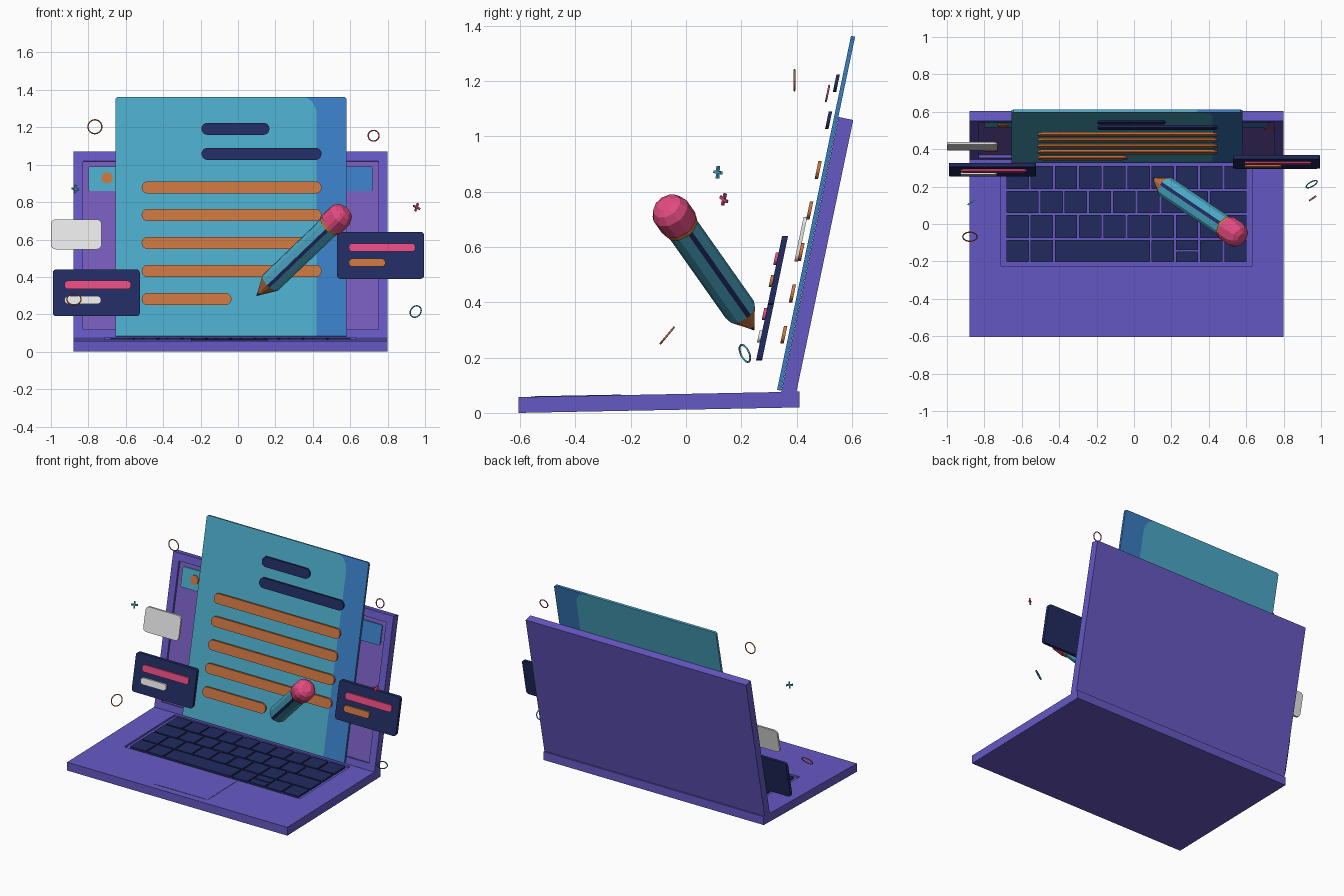
import bpy, bmesh, math
from mathutils import Vector, Matrix

if "Cube" in bpy.data.objects:
    bpy.data.objects.remove(bpy.data.objects["Cube"])

def material(name, r, g, b):
    m = bpy.data.materials.new(name)
    m.diffuse_color = tuple((c / 255) ** 2.2 for c in (r, g, b)) + (1,)
    m.use_nodes = True
    m.node_tree.nodes["Principled BSDF"].inputs["Base Color"].default_value = m.diffuse_color
    return m

PURPLE = material("purple", 102, 89, 195)
VIOLET = material("violet", 118, 92, 186)
TEAL = material("teal", 77, 168, 198)
BLUE = material("blue", 60, 125, 194)
NAVY = material("navy", 38, 47, 96)
ORANGE = material("orange", 198, 116, 66)
PINK = material("pink", 226, 76, 128)
WHITE = material("white", 230, 230, 230)

def finish(name, bm, mats):
    bmesh.ops.recalc_face_normals(bm, faces=bm.faces)
    me = bpy.data.meshes.new(name)
    bm.to_mesh(me)
    bm.free()
    for m in mats:
        me.materials.append(m)
    ob = bpy.data.objects.new(name, me)
    bpy.context.collection.objects.link(ob)
    return ob

# Two working planes: the slightly sloped base and the leaning screen
LEAN = math.radians(11.8)
SN, CS = math.sin(LEAN), math.cos(LEAN)

def on_base(x, y, h):
    return Vector((x, y, 0.0195 * (y + 0.605) + h))

def on_screen(x, z, t):
    s = (z - 0.08 - t * SN) / CS       # z is the wanted height, t the distance in front
    return Vector((x, 0.345 + s * SN - t * CS, z))

def screen_slab(x, z, t):              # same, but with ends square to the plane
    s = (z - 0.08) / CS
    return Vector((x, 0.345 + s * SN - t * CS, 0.08 + s * CS + t * SN))

def prism(name, outline, t0, t1, mat, place):
    bm = bmesh.new()
    lo = [bm.verts.new(place(u, v, t0)) for u, v in outline]
    hi = [bm.verts.new(place(u, v, t1)) for u, v in outline]
    bm.faces.new(lo)
    bm.faces.new(hi)
    n = len(outline)
    for i in range(n):
        j = (i + 1) % n
        bm.faces.new((lo[i], lo[j], hi[j], hi[i]))
    return finish(name, bm, [mat])

def rounded(x0, x1, z0, z1, r, seg=6):
    pts = []
    for k, (cx, cz) in enumerate(((x1 - r, z1 - r), (x0 + r, z1 - r), (x0 + r, z0 + r), (x1 - r, z0 + r))):
        for i in range(seg + 1):
            a = math.pi / 2 * (k + i / seg)
            pts.append((cx + r * math.cos(a), cz + r * math.sin(a)))
    return pts

def plate(name, x0, x1, z0, z1, t0, t1, r, mat, place=on_screen):
    return prism(name, rounded(x0, x1, z0, z1, r), t0, t1, mat, place)

def tray(name, outer, inner, bottom, floor, top, mats, place):
    """A slab with a rectangular recess in its upper face."""
    bm = bmesh.new()
    def ring(rect, t):
        x0, x1, y0, y1 = rect
        return [bm.verts.new(place(x, y, t)) for x, y in ((x0, y0), (x1, y0), (x1, y1), (x0, y1))]
    rings = [ring(outer, bottom), ring(outer, top), ring(inner, top), ring(inner, floor)]
    bm.faces.new(rings[0])
    for a, b in zip(rings, rings[1:]):
        for i in range(4):
            j = (i + 1) % 4
            bm.faces.new((a[i], a[j], b[j], b[i]))
    bm.faces.new(rings[3]).material_index = len(mats) - 1
    return finish(name, bm, mats)

# Laptop base, trackpad and lid
tray("laptop_base", (-0.88, 0.80, -0.605, 0.41), (-0.71, 0.63, -0.225, 0.325), 0, 0.045, 0.057, [PURPLE], on_base)
plate("trackpad", -0.25, 0.16, -0.56, -0.235, 0.056, 0.059, 0.01, PURPLE, on_base)
tray("laptop_screen", (-0.88, 0.80, 0.07, 1.07), (-0.83, 0.75, 0.12, 1.02), -0.054, -0.015, 0, [PURPLE, VIOLET], screen_slab)

# Keyboard rows: y range and key edges along x
step = 0.1294
even = [-0.687 + step * i for i in range(11)]
rows = [
    (0.187, 0.310, even),
    (0.059, 0.176, [-0.687] + [-0.505 + step * i for i in range(8)] + [0.607]),
    (-0.075, 0.048, even[:9] + [0.607]),
    (-0.203, -0.085, even[:3] + [even[6], even[7]]),
    (-0.203, -0.148, even[7:9]),
    (-0.140, -0.085, even[7:9]),
    (-0.203, -0.085, even[8:]),
]
for r, (y0, y1, edges) in enumerate(rows):
    for k, (a, b) in enumerate(zip(edges, edges[1:])):
        plate(f"key_{r}_{k}", a + 0.005, b - 0.005, y0, y1, 0.044, 0.057, 0.005, NAVY, on_base)

# Header strip on the screen
plate("header_left", -0.80, 0.42, 0.86, 0.99, -0.016, -0.007, 0.008, TEAL)
plate("header_right", 0.42, 0.72, 0.86, 0.99, -0.016, -0.007, 0.008, BLUE)
plate("header_dot", -0.73, -0.67, 0.90, 0.96, -0.008, 0.0, 0.03, ORANGE)

# Document sheet: teal page and blue shaded strip share a curved edge
edge = [(0.42, 0.08)] + [(0.34 + 0.08 * math.cos(a), 1.265 + 0.095 * math.sin(a))
                         for a in (math.pi / 16 * i for i in range(9))]
prism("sheet_page", [(-0.655, 0.08)] + edge + [(-0.645, 1.36), (-0.655, 1.35)], 0.001, 0.016, TEAL, screen_slab)
prism("sheet_strip", edge + [(0.57, 1.36), (0.58, 1.35), (0.58, 0.08)], 0.001, 0.016, BLUE, screen_slab)

# Text lines floating on the sheet
for i, (x0, x1, z, mat) in enumerate((
        (-0.195, 0.168, 1.192, NAVY), (-0.195, 0.446, 1.058, NAVY),
        (-0.515, 0.446, 0.878, ORANGE), (-0.515, 0.446, 0.732, ORANGE), (-0.515, 0.446, 0.582, ORANGE),
        (-0.515, 0.446, 0.432, ORANGE), (-0.515, -0.035, 0.282, ORANGE))):
    plate(f"text_line_{i}", x0, x1, z - 0.032, z + 0.032, 0.027, 0.039, 0.0315, mat)

# Floating cards with their bars
for side, x, z, low in (("left", -0.99, 0.19, WHITE), ("right", 0.53, 0.39, ORANGE)):
    plate(f"card_{side}", x, x + 0.465, z, z + 0.25, 0.091, 0.112, 0.018, NAVY)
    plate(f"card_{side}_title", x + 0.062, x + 0.418, z + 0.145, z + 0.19, 0.110, 0.122, 0.02, PINK)
    plate(f"card_{side}_line", x + 0.062, x + 0.258, z + 0.065, z + 0.108, 0.110, 0.122, 0.02, low)
plate("card_blank", -1.0, -0.73, 0.548, 0.708, 0.037, 0.050, 0.025, WHITE)

# Pencil: rings along its axis, three navy stripes on the body
tip, end = Vector((0.10, 0.246, 0.30)), Vector((0.575, -0.075, 0.755))
axis = (end - tip).normalized()
u = (Vector((0, 0, 1)) - axis * axis.z).normalized()
w = axis.cross(u)
angles = [math.radians(120 * k + d) for k in range(3) for d in (-9, 9, 45, 75)]
profile = [(0, 0.002), (0.025, 0.014), (0.115, 0.060), (0.60, 0.060), (0.60, 0.066), (0.62, 0.066),
           (0.62, 0.071), (0.69, 0.071), (0.72, 0.055), (0.735, 0.030)]
paint = [2, 1, 0, 1, 1, 3, 3, 3, 3]      # teal, orange, navy, pink
bm = bmesh.new()
rings = [[bm.verts.new(tip + axis * d + (u * math.cos(a) + w * math.sin(a)) * r) for a in angles] for d, r in profile]
for s, (a, b) in enumerate(zip(rings, rings[1:])):
    for i in range(12):
        j = (i + 1) % 12
        f = bm.faces.new((a[i], a[j], b[j], b[i]))
        f.material_index = 2 if s == 2 and i % 4 == 0 else paint[s]
bm.faces.new(rings[0]).material_index = 2
bm.faces.new(rings[-1]).material_index = 3
finish("pencil", bm, [TEAL, ORANGE, NAVY, PINK])

# Small floating rings
for name, pos, normal, r, mat in (
        ("ring_top_left", (-0.765, 0.392, 1.203), (0, -1, 0), 0.037, ORANGE),
        ("ring_top_right", (0.725, 0.512, 1.155), (0, -CS, SN), 0.029, PINK),
        ("ring_low_left", (-0.877, -0.068, 0.28), (0, -0.77, 0.64), 0.038, ORANGE),
        ("ring_low_right", (0.95, 0.213, 0.215), (0.45, -0.8, -0.36), 0.033, TEAL)):
    bpy.ops.mesh.primitive_torus_add(major_radius=r, minor_radius=0.0035, major_segments=32, minor_segments=8,
                                     location=pos, rotation=Vector(normal).to_track_quat('Z', 'Y').to_euler())
    ob = bpy.context.object
    ob.name = name
    ob.data.materials.append(mat)
    bpy.ops.object.shade_smooth()

# Small floating plus signs
for name, pos, turn, mat in (("plus_left", (-0.87, 0.115, 0.87), 0.1, TEAL), ("plus_right", (0.955, 0.137, 0.772), 0.4, PINK)):
    bm = bmesh.new()
    for size in ((0.045, 0.009, 0.010), (0.010, 0.009, 0.045)):
        bmesh.ops.create_cube(bm, size=1, matrix=Matrix.Diagonal((*size, 1)))
    ob = finish(name, bm, [mat])
    ob.location = pos
    ob.rotation_euler = (0, turn, 0.6)
